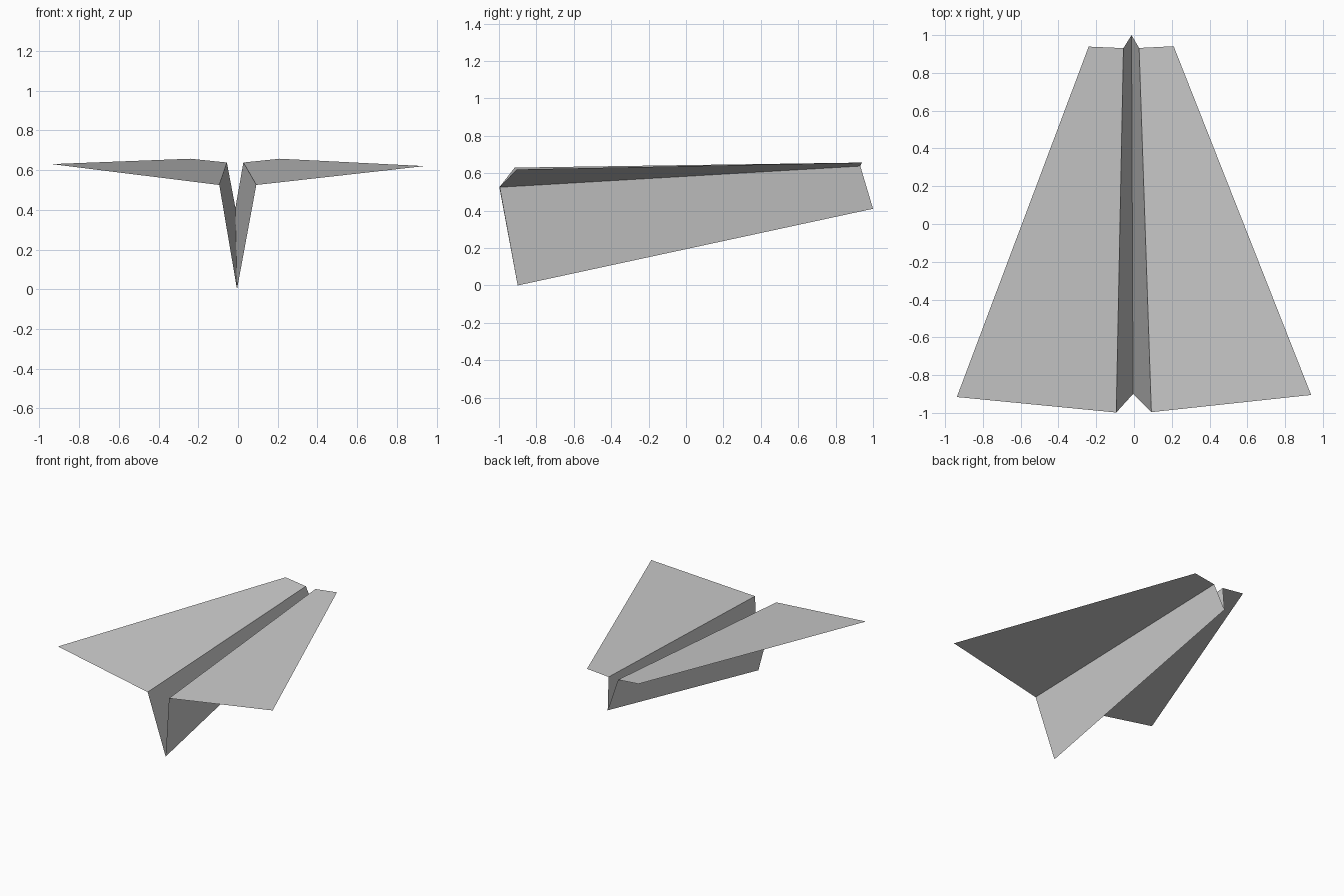
import bpy

cube = bpy.data.objects.get("Cube")
if cube:
    bpy.data.objects.remove(cube, do_unlink=True)

# One plain paper colour
paper = bpy.data.materials.new("paper_grey")
paper.use_nodes = True
GREY = (0.6, 0.6, 0.6, 1)
paper.diffuse_color = GREY
paper.node_tree.nodes["Principled BSDF"].inputs["Base Color"].default_value = GREY


def panel(name, corners):
    """Single flat sheet of folded paper."""
    mesh = bpy.data.meshes.new(name)
    mesh.from_pydata(corners, [], [range(len(corners))])
    mesh.materials.append(paper)
    obj = bpy.data.objects.new(name, mesh)
    bpy.context.collection.objects.link(obj)
    return obj


# Shared bottom crease, from the front edge to the rear point
crease_front = (-0.005, -0.9, 0.0)
crease_rear = (-0.013, 1.0, 0.41)

# Upper folds and wing tips; the two sides differ slightly, as hand-folded paper
sides = {
    "left": dict(fold_front=(0.092, -0.996, 0.525), fold_rear=(0.027, 0.932, 0.638),
                 tip_front=(0.938, -0.905, 0.62), tip_rear=(0.21, 0.941, 0.657)),
    "right": dict(fold_front=(-0.094, -0.998, 0.525), fold_rear=(-0.056, 0.931, 0.638),
                  tip_front=(-0.938, -0.916, 0.63), tip_rear=(-0.24, 0.939, 0.657)),
}

for side, p in sides.items():
    wing = [p["fold_front"], p["tip_front"], p["tip_rear"], p["fold_rear"]]
    body = [crease_front, p["fold_front"], p["fold_rear"], crease_rear]
    # Keep wing normals up and body normals outward on both sides
    if side == "right":
        wing.reverse()
    else:
        body.reverse()
    panel(side + "_wing", wing)
    panel(side + "_body_fold", body)
